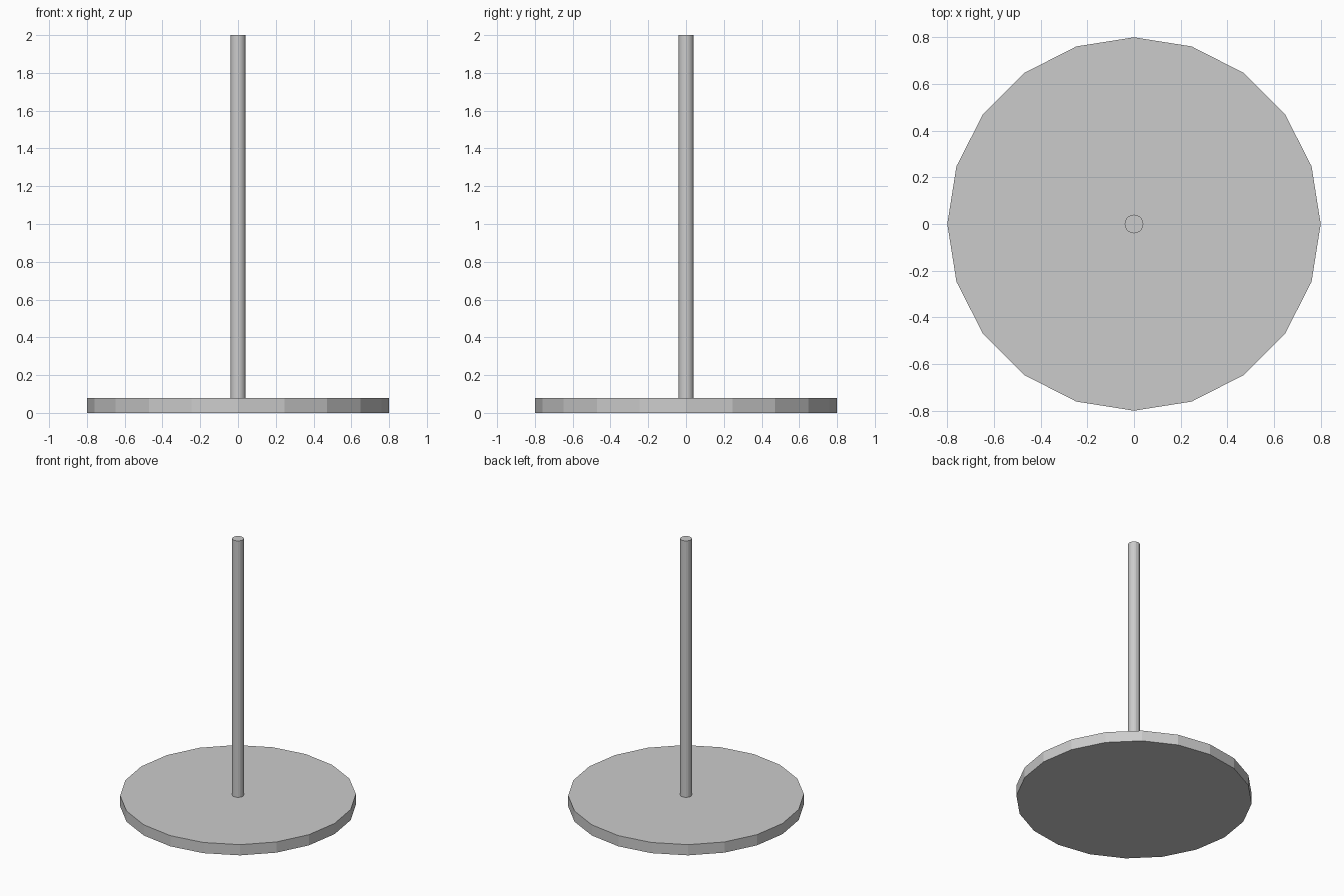
import bpy

if "Cube" in bpy.data.objects:
    bpy.data.objects.remove(bpy.data.objects["Cube"])


def cylinder(name, radius, z0, z1, sides=20):
    bpy.ops.mesh.primitive_cylinder_add(
        vertices=sides, radius=radius, depth=z1 - z0,
        location=(0, 0, (z0 + z1) / 2))
    obj = bpy.context.object
    obj.name = name
    return obj


# Flat round base with twenty facets
cylinder("base", 0.8, 0.0, 0.08)

# Slim upright pole standing on the base
cylinder("pole", 0.04, 0.08, 2.0)
